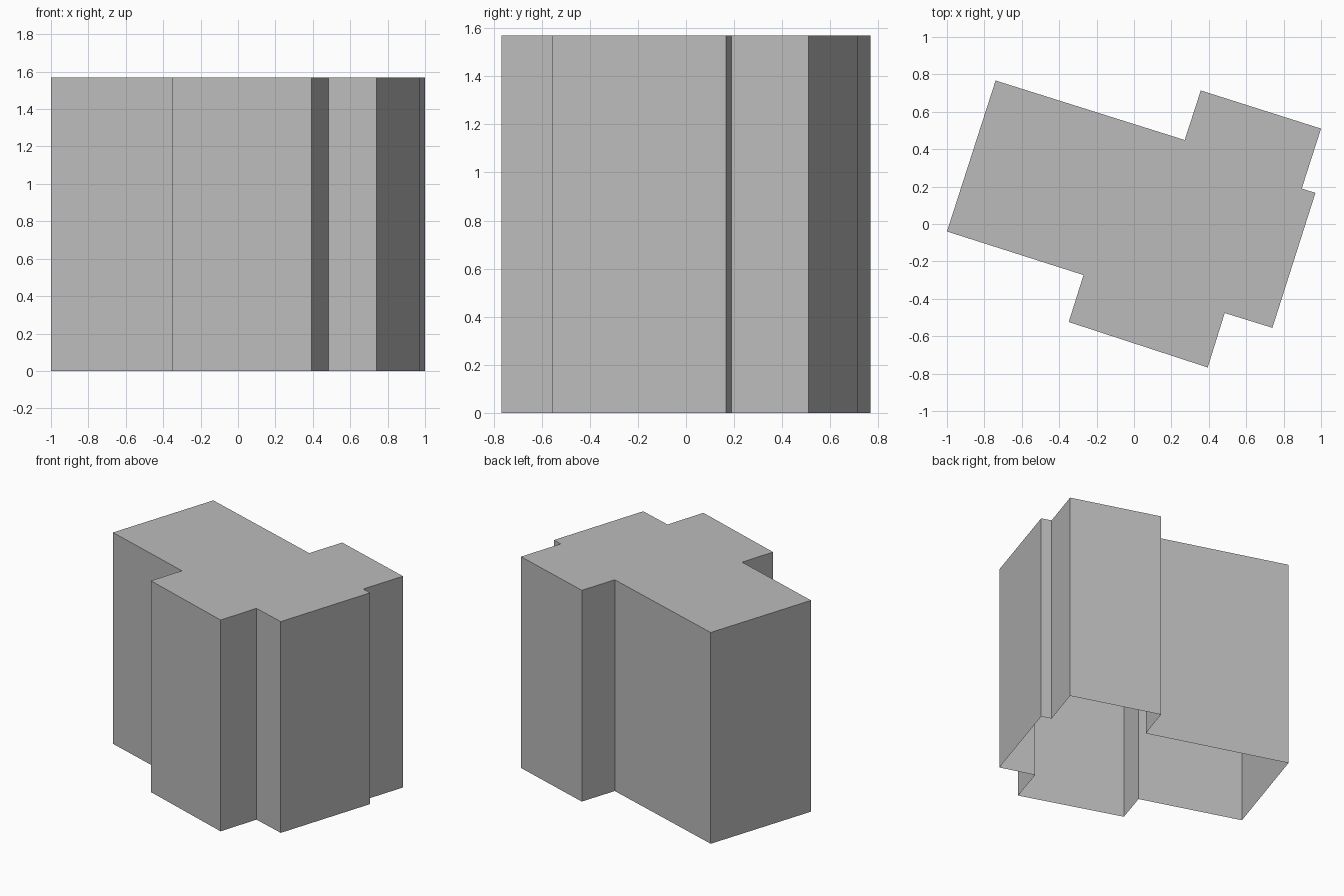
import bpy
import bmesh

cube = bpy.data.objects.get("Cube")
if cube:
    bpy.data.objects.remove(cube, do_unlink=True)

HEIGHT = 1.57

# Stepped floor plan, counter-clockwise from the front left wing
PLAN = [
    (-1.0, -0.04), (-0.27, -0.273), (-0.349, -0.524), (0.394, -0.767),
    (0.485, -0.476), (0.74, -0.555), (0.97, 0.166), (0.897, 0.19),
    (1.0, 0.51), (0.357, 0.714), (0.271, 0.449), (-0.74, 0.767),
]


def make_material(name, color):
    mat = bpy.data.materials.new(name)
    mat.use_nodes = True
    mat.diffuse_color = color
    mat.node_tree.nodes["Principled BSDF"].inputs["Base Color"].default_value = color
    return mat


def make_shell(name, plan, height, mat):
    """Walls and a flat roof over a plan, open underneath."""
    bm = bmesh.new()
    base = [bm.verts.new((x, y, 0)) for x, y in plan]
    top = [bm.verts.new((x, y, height)) for x, y in plan]
    for i in range(len(plan)):
        j = (i + 1) % len(plan)
        bm.faces.new((base[i], base[j], top[j], top[i]))
    bm.faces.new(top)
    mesh = bpy.data.meshes.new(name)
    bm.to_mesh(mesh)
    bm.free()
    mesh.materials.append(mat)
    obj = bpy.data.objects.new(name, mesh)
    bpy.context.collection.objects.link(obj)
    return obj


# Building block: walls and roof in one plain grey
grey = make_material("plain_grey", (0.5, 0.5, 0.5, 1.0))
make_shell("building_shell", PLAN, HEIGHT, grey)
